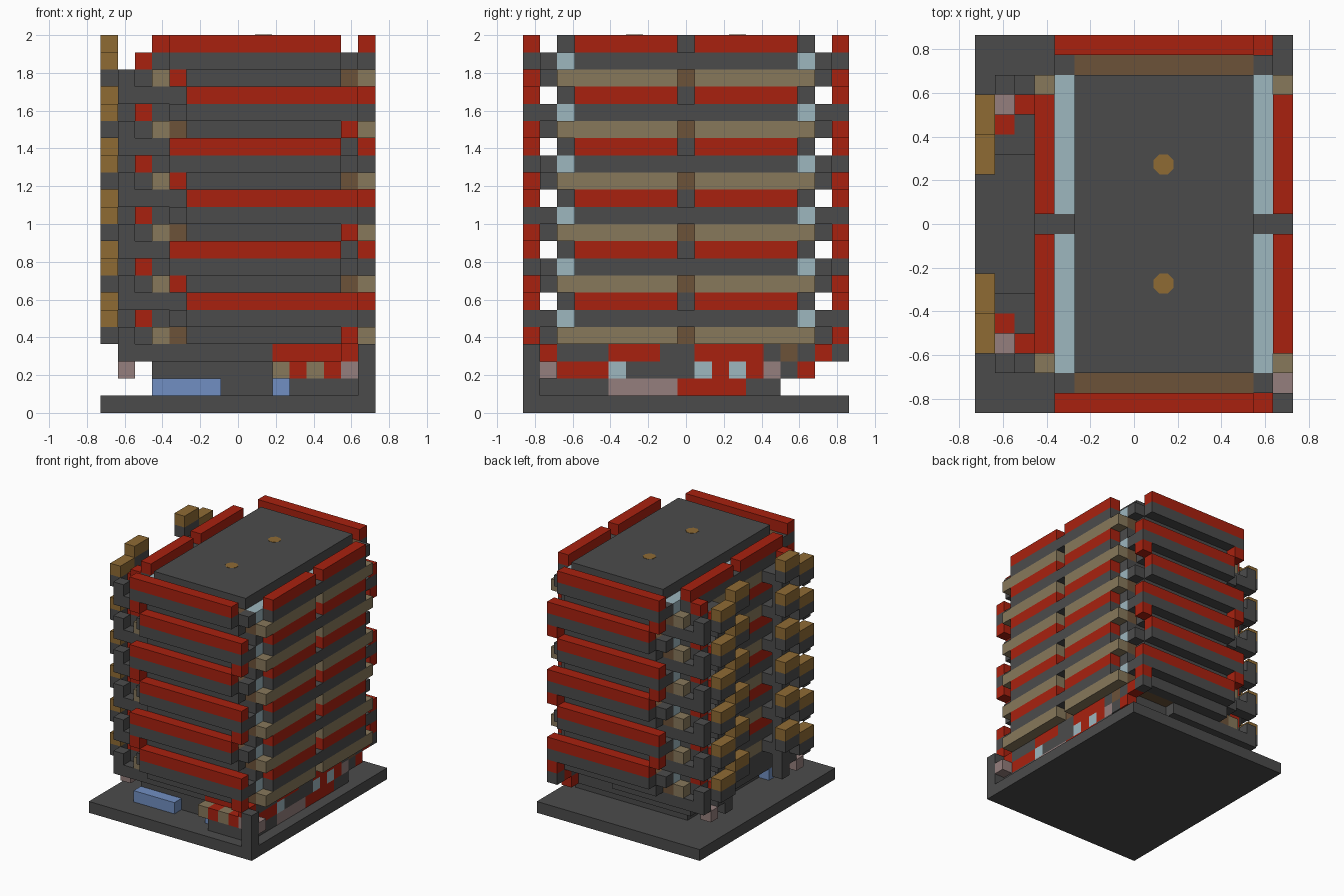
import bpy
import bmesh
from mathutils import Vector

old = bpy.data.objects.get("Cube")
if old:
    bpy.data.objects.remove(old, do_unlink=True)

U = 1 / 11            # one block
W, D = 16, 19         # footprint in blocks


def linear(c):
    return c / 12.92 if c < 0.04 else ((c + 0.055) / 1.055) ** 2.4


def material(name, code):
    rgb = [linear(int(code[i:i + 2], 16) / 255) for i in (0, 2, 4)]
    m = bpy.data.materials.new(name)
    m.use_nodes = True
    m.diffuse_color = (*rgb, 1)
    m.node_tree.nodes["Principled BSDF"].inputs["Base Color"].default_value = (*rgb, 1)
    return m


GRAY = material("dark gray", "4b4b4b")
RED = material("brick red", "a9210f")
TAN = material("tan", "87785b")
BROWN = material("wood brown", "6c5239")
GOLD = material("gold", "8f6b34")
GLASS = material("pale glass", "9db7bf")
BLUE = material("blue", "718fc2")
PINK = material("dusty pink", "957f7d")

parts = {}


def box(part, mat, x, y, z, ends=False, sides=False):
    """Block from (start, end) ranges; ends mirrors front to back, sides left to right."""
    spans = [(x, y, z)]
    if ends:
        spans += [(a, (D - b[1], D - b[0]), c) for a, b, c in spans]
    if sides:
        spans += [((D - a[1], D - a[0]), b, c) for a, b, c in spans]
    parts.setdefault(part, (mat, []))[1].extend(spans)


def build(name, mat, spans):
    bm = bmesh.new()
    for x, y, z in spans:
        verts = bmesh.ops.create_cube(bm, size=1)["verts"]
        for v in verts:
            p = [s[0] + (c + 0.5) * (s[1] - s[0]) for s, c in zip((x, y, z), v.co)]
            v.co = Vector((p[0] - W / 2, p[1] - D / 2, p[2])) * U
    mesh = bpy.data.meshes.new(name)
    bm.to_mesh(mesh)
    bm.free()
    mesh.materials.append(mat)
    bpy.context.collection.objects.link(bpy.data.objects.new(name, mesh))


def cell(n):
    return (n, n + 1)


def balcony(f, shift):
    """Front and back balconies, alternately shifted sideways."""
    run = (4 + shift, 14 + shift)
    box("balcony_floor", GRAY, run, cell(0), cell(f), ends=True)
    box("balcony_rail", RED, run, cell(0), cell(f + 1), ends=True)
    box("balcony_end_post", RED, cell(14 if shift else 4), cell(0), cell(f - 1), ends=True)
    box("balcony_deck", BROWN, (5, 14), cell(1), cell(f), ends=True)
    for x in (4, 14):
        box("balcony_floor", GRAY, cell(x), cell(1), cell(f), ends=True)
    box("balcony_joist", GRAY, (5, 14), cell(1), cell(f - 1), ends=True)


def side_bands(f):
    """Tan band, ledge and red rail on both long sides."""
    box("tan_band", TAN, cell(15), (2, 9), cell(f - 1), ends=True, sides=True)
    box("side_ledge", GRAY, cell(15), (3, 16), cell(f), sides=True)
    box("side_rail", RED, cell(15), (3, 9), cell(f + 1), ends=True, sides=True)


def core(f, top):
    """Floor slab, window strip and wall of one storey."""
    box("floor_slab", BROWN, (4, 15), (2, 17), cell(f - 1))
    box("core_wall", GRAY, (5, 14), (2, 17), cell(f))
    box("window_strip", GLASS, cell(14), (2, 9), cell(f), ends=True, sides=True)
    box("window_pillar", GRAY, cell(14), cell(9), cell(f), sides=True)
    if top:
        box("roof", GRAY, (5, 14), (2, 17), cell(f + 1))
    else:
        box("core_wall", GRAY, (4, 15), (2, 17), cell(f + 1))


def outer_stair(f):
    """Stair tower pair on the -x side."""
    box("stair_tread", GOLD, cell(0), (3, 5), cell(f), ends=True)
    box("stair_tread", GOLD, cell(0), (5, 7), cell(f + 1), ends=True)
    box("stair_support", GRAY, cell(0), (3, 5), cell(f - 1), ends=True)
    box("stair_support", GRAY, cell(0), (5, 7), cell(f), ends=True)
    box("stair_support", GRAY, cell(1), (5, 6), (f - 3, f), ends=True)
    box("stair_support", GRAY, cell(2), (3, 6), cell(f - 1), ends=True)
    box("stair_step_rail", RED, cell(2), cell(3), cell(f), ends=True)
    box("stair_step_rail", RED, cell(1), cell(4), cell(f - 1), ends=True)
    box("stair_support", GRAY, cell(1), cell(4), cell(f - 2), ends=True)
    box("stair_bracket", GRAY, cell(1), cell(2), (f - 2, f), ends=True)
    box("stair_bracket", GRAY, (2, 4), cell(2), cell(f - 2), ends=True)


# Ground plate and ground floor
box("base", GRAY, (0, W), (0, D), cell(0))
box("ground_core", GRAY, (4, 14), (3, 15), (1, 4))
box("ground_core", GRAY, (3, 14), (3, 16), (2, 4))
box("ground_beam", GRAY, (1, 10), cell(2), cell(3), ends=True)
box("ground_blue", BLUE, (3, 7), (2, 5), cell(1))
box("ground_blue", BLUE, cell(10), cell(2), cell(1))
box("stair_foot", PINK, cell(1), cell(3), cell(2), ends=True)

# Low walls at the front right: colour, start and end of each run
for mat, name, runs in (
        (TAN, "tan", ((10, 11), (12, 13))), (RED, "red", ((11, 12), (13, 14))),
        (PINK, "pink", ((14, 15),))):
    for run in runs:
        box("front_wall_" + name, mat, run, cell(1), cell(2))
box("front_wall_top", RED, (10, 14), cell(2), cell(3))
box("front_wall_foot", GRAY, (11, 15), cell(1), cell(1))
box("corner_post", GRAY, cell(15), cell(0), (1, 4))

# Patchwork wall along the +x side, one row per height
rows = {
    1: ((GRAY, 1, 5), (PINK, 5, 9), (RED, 9, 13), (GRAY, 13, 15)),
    2: ((PINK, 1, 2), (RED, 2, 5), (GLASS, 5, 6), (GRAY, 6, 10), (GLASS, 10, 11),
        (RED, 11, 12), (GLASS, 12, 13), (RED, 13, 14), (PINK, 14, 15),
        (GRAY, 15, 16), (RED, 16, 17)),
    3: ((RED, 1, 2), (GRAY, 2, 5), (RED, 5, 8), (GRAY, 8, 10), (RED, 10, 14),
        (GRAY, 14, 15), (BROWN, 15, 16), (GRAY, 16, 17), (RED, 17, 18), (GRAY, 18, 19)),
}
for z, row in rows.items():
    for mat, a, b in row:
        x = 15 if (z == 2 and a < 2) else 14
        box("side_wall_" + mat.name.replace(" ", "_"), mat, cell(x), (a, b), cell(z))

# Six storeys
for i in range(6):
    f = 5 + 3 * i
    balcony(f, 1 - i % 2)
    side_bands(f)
    core(f, i == 5)
    outer_stair(f)

for name, (mat, spans) in parts.items():
    build(name, mat, spans)

# Roof dots
for name, y in (("front_roof_dot", 6.5), ("back_roof_dot", 12.5)):
    bpy.ops.mesh.primitive_cylinder_add(
        vertices=8, radius=0.54 * U, depth=0.004, rotation=(0, 0, 0.393),
        location=(0.5 * U + 0.09, (y - D / 2) * U, 2))
    dot = bpy.context.object
    dot.name = name
    dot.data.materials.append(GOLD)
